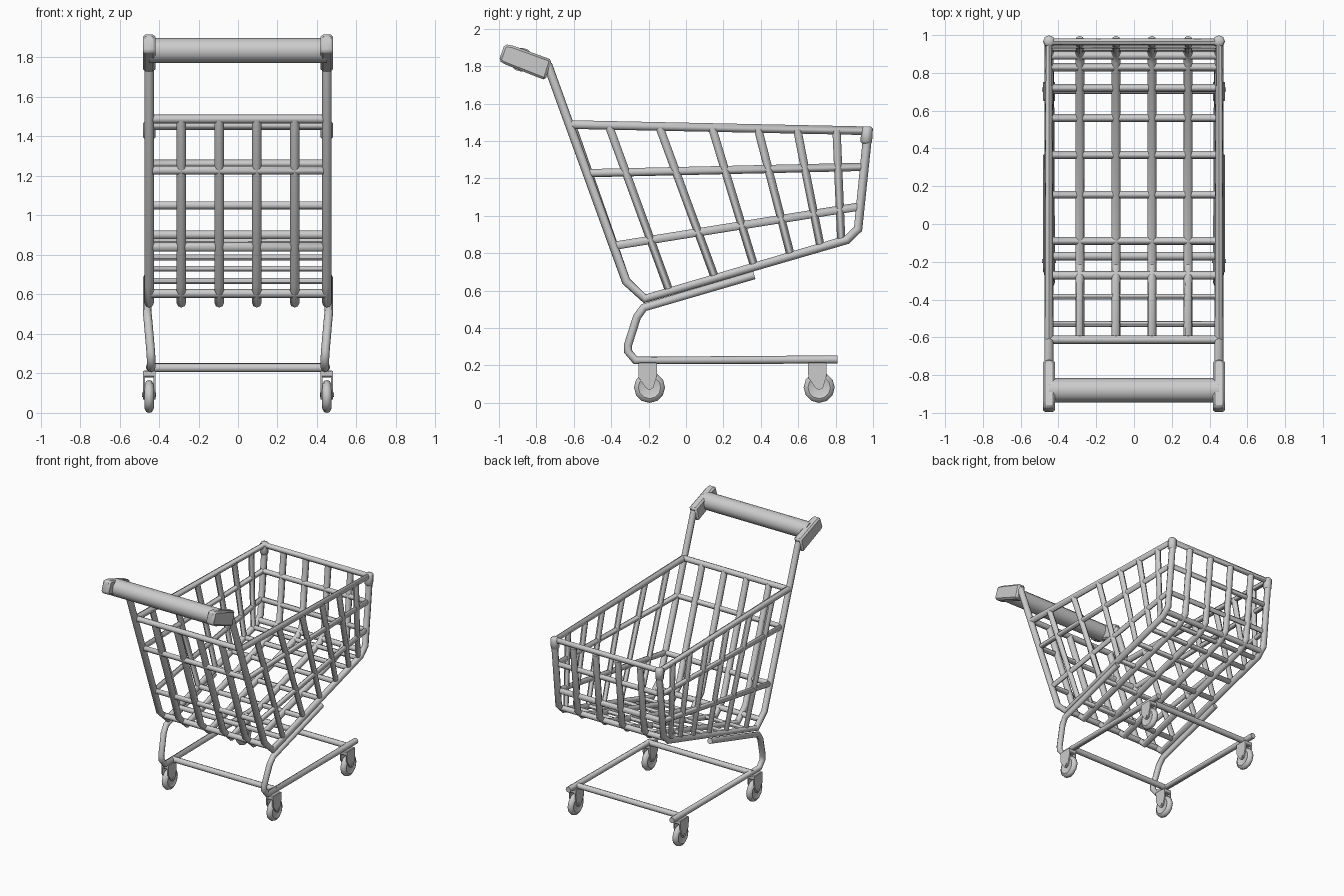
import bpy, bmesh, math
from mathutils import Matrix, Vector

if "Cube" in bpy.data.objects:
    bpy.data.objects.remove(bpy.data.objects["Cube"])

X = 0.45          # half width of the cart
R = 0.022         # tube radius


def add_object(name, mesh, angle=50):
    mesh.shade_smooth()
    mesh.set_sharp_from_angle(angle=math.radians(angle))
    ob = bpy.data.objects.new(name, mesh)
    bpy.context.collection.objects.link(ob)
    return ob


def tube(name, paths, r=R, closed=False):
    """Sweep an eight-sided tube along each path of points."""
    cu = bpy.data.curves.new(name, 'CURVE')
    cu.dimensions = '3D'
    cu.bevel_depth, cu.bevel_resolution = r, 2
    cu.use_fill_caps = True
    for pts in paths:
        sp = cu.splines.new('POLY')
        sp.points.add(len(pts) - 1)
        for p, co in zip(sp.points, pts):
            p.co = (*co, 1)
        sp.use_cyclic_u = closed
    tmp = bpy.data.objects.new(name + "_path", cu)
    bpy.context.collection.objects.link(tmp)
    deps = bpy.context.evaluated_depsgraph_get()
    mesh = bpy.data.meshes.new_from_object(tmp.evaluated_get(deps))
    bpy.data.objects.remove(tmp)
    return add_object(name, mesh)


def at_x(x, profile):
    return [(x, y, z) for y, z in profile]


def both(profile, x=X):
    return [at_x(-x, profile), at_x(x, profile)]


def cross(y, z, w=X):
    return [(-w, y, z), (w, y, z)]


def prism(name, x, profile, width, bevel=0.0):
    """Extrude a side profile across x, with optional bevelled edges."""
    bm = bmesh.new()
    face = bm.faces.new([bm.verts.new((x - width / 2, y, z)) for y, z in profile])
    ext = bmesh.ops.extrude_face_region(bm, geom=[face])['geom']
    bmesh.ops.translate(bm, vec=(width, 0, 0),
                        verts=[v for v in ext if isinstance(v, bmesh.types.BMVert)])
    bmesh.ops.recalc_face_normals(bm, faces=bm.faces)
    if bevel:
        bmesh.ops.bevel(bm, geom=bm.edges[:], offset=bevel, segments=1, affect='EDGES')
    mesh = bpy.data.meshes.new(name)
    bm.to_mesh(mesh)
    bm.free()
    return add_object(name, mesh, 35)


def lathe_x(name, centre, profile, sides):
    """Spin (x, radius) pairs around the x axis."""
    bm = bmesh.new()
    rings = []
    for dx, r in profile:
        rings.append([bm.verts.new((centre[0] + dx,
                                    centre[1] + r * math.cos(2 * math.pi * i / sides),
                                    centre[2] + r * math.sin(2 * math.pi * i / sides)))
                      for i in range(sides)])
    for a, b in zip(rings, rings[1:]):
        for i in range(sides):
            j = (i + 1) % sides
            bm.faces.new((a[i], a[j], b[j], b[i]))
    bm.faces.new(rings[0])
    bm.faces.new(rings[-1])
    bmesh.ops.recalc_face_normals(bm, faces=bm.faces)
    mesh = bpy.data.meshes.new(name)
    bm.to_mesh(mesh)
    bm.free()
    return add_object(name, mesh)


# Side frames: handle post, basket floor edge and front post
lower = [(-0.32, 0.65), (-0.22, 0.557), (0.86, 0.872), (0.92, 0.93), (0.972, 1.44)]
tube("side_frame", both([(-0.74, 1.81)] + lower), 0.024)

# Basket top rail and the bar across the back
tube("top_rail", [[(-X, -0.612, 1.488), (-X, 0.965, 1.455),
                   (X, 0.965, 1.455), (X, -0.612, 1.488)]], 0.023)
tube("back_top_bar", [cross(-0.612, 1.488)])

# Horizontal basket rings
for name, (yb, zb), (yf, zf) in (("upper_ring", (-0.53, 1.228), (0.945, 1.262)),
                                 ("lower_ring", (-0.385, 0.84), (0.927, 1.05))):
    tube(name, [[(-X, yb, zb), (-X, yf, zf), (X, yf, zf), (X, yb, zb)]], closed=True)

# Crosswise ribs: down one side, under the floor and up the other
ribs = [(-0.41, 1.475, -0.09, 0.6), (-0.14, 1.47, 0.155, 0.668),
        (0.14, 1.47, 0.365, 0.73), (0.385, 1.465, 0.56, 0.787),
        (0.595, 1.46, 0.72, 0.832), (0.805, 1.455, 0.83, 0.868)]
tube("basket_ribs", [[(-X, yt, zt), (-X, yb, zb), (X, yb, zb), (X, yt, zt)]
                     for yt, zt, yb, zb in ribs])
tube("floor_edge_bars", [cross(-0.272, 0.605), cross(0.892, 0.902)])

# Lengthwise wires: down the back, along the floor and up the front
tube("basket_wires", [at_x(x, [(-0.612, 1.485)] + lower)
                      for x in (-0.287, -0.095, 0.095, 0.287)], 0.024)

# Undercarriage: tubes under the floor, bent down to the wheel base
under = [(0.46, 0.365, 0.683), (0.46, -0.225, 0.51), (0.455, -0.262, 0.46),
         (0.442, -0.31, 0.31), (0.44, -0.31, 0.275), (0.44, -0.27, 0.227),
         (0.445, 0.81, 0.232)]
tube("undercarriage", [[(s * x, y, z) for x, y, z in under] for s in (-1, 1)])
tube("base_cross_bars", [cross(-0.17, 0.228), cross(0.71, 0.23)])

# Handle grip
lathe_x("handle_grip", (0, -0.88, 1.835),
        [(-X, 0.064), (X, 0.064)], 12)

bracket = [(-1.0, 1.832), (-0.97, 1.917), (-0.93, 1.912), (-0.718, 1.835),
           (-0.752, 1.725), (-0.98, 1.815)]
fork = [(-0.06, 0.212), (0.04, 0.212), (0.04, 0.15), (0.02, 0.08),
        (0.0, 0.068), (-0.02, 0.08), (-0.058, 0.135)]
for s, side in ((-1, "left"), (1, "right")):
    # Handle end bracket
    prism(f"handle_bracket_{side}", s * X, bracket, 0.064, 0.012)

    # Front corner cap
    bm = bmesh.new()
    top, low = Vector((s * X, 0.969, 1.478)), Vector((s * X, 0.963, 1.385))
    axis = top - low
    rot = axis.to_track_quat('Z', 'Y').to_matrix().to_4x4()
    bmesh.ops.create_cone(bm, cap_ends=True, segments=8, radius1=0.031, radius2=0.031,
                          depth=axis.length, matrix=Matrix.Translation((top + low) / 2) @ rot)
    bmesh.ops.bevel(bm, geom=[e for e in bm.edges if abs(e.verts[0].co.z - e.verts[1].co.z) < 0.02],
                    offset=0.01, segments=1, affect='EDGES')
    mesh = bpy.data.meshes.new("corner_cap")
    bm.to_mesh(mesh)
    bm.free()
    add_object(f"corner_cap_{side}", mesh)

    # Casters: fork plates, fork crown, axle and wheel
    for end, yc in (("rear", -0.195), ("front", 0.712)):
        tag = f"{end}_{side}"
        for d in (-0.026, 0.026):
            prism("caster_fork_" + tag, s * X + d, [(yc + y, z) for y, z in fork], 0.01)
        prism("caster_crown_" + tag, s * X,
              [(yc - 0.06, 0.18), (yc - 0.06, 0.215), (yc + 0.04, 0.215), (yc + 0.04, 0.18)],
              0.062, 0.006)
        lathe_x("axle_" + tag, (s * X, yc, 0.092), [(-0.036, 0.011), (0.036, 0.011)], 8)
        lathe_x("wheel_" + tag, (s * X, yc, 0.083),
                [(-0.018, 0.045), (-0.024, 0.06), (-0.014, 0.079), (0, 0.083),
                 (0.014, 0.079), (0.024, 0.06), (0.018, 0.045)], 12)
